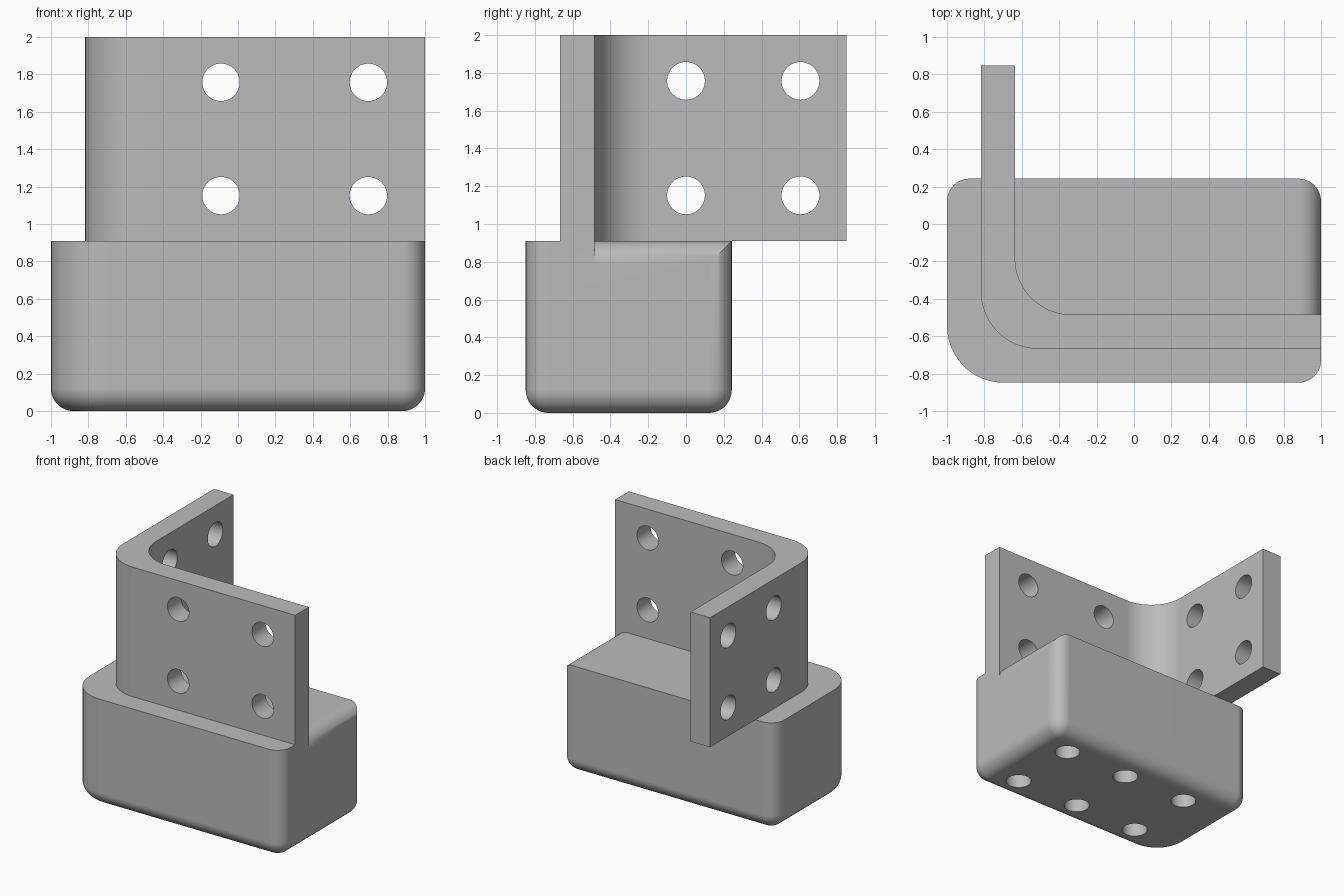
import bpy
import bmesh
from math import sin, cos, pi
from mathutils import Matrix, Vector

U = 1 / 33          # design unit in scene units
ARC = 12            # segments per quarter round
FILLET = 4
BASE_TOP, TOP = 30, 66

if "Cube" in bpy.data.objects:
    bpy.data.objects.remove(bpy.data.objects["Cube"])

grey = bpy.data.materials.new("plain_grey")
grey.use_nodes = True
colour = (0.5, 0.5, 0.5, 1)
grey.diffuse_color = colour
grey.node_tree.nodes["Principled BSDF"].inputs["Base Color"].default_value = colour


def outline(corners):
    """Round each (x, y, radius) corner of a right-angled outline."""
    points = []
    for i, (x, y, r) in enumerate(corners):
        p = Vector((x, y))
        if r is None:
            points.append(p)
            continue
        a = (Vector(corners[i - 1][:2]) - p).normalized()
        b = (Vector(corners[(i + 1) % len(corners)][:2]) - p).normalized()
        centre = p + (a + b) * r
        for k in range(ARC + 1):
            t = k / ARC * pi / 2
            points.append(centre - b * r * cos(t) - a * r * sin(t))
    return points


def loft(name, rings):
    """Join a stack of (outline, height) rings and cap both ends."""
    bm = bmesh.new()
    loops = [[bm.verts.new((p.x * U, p.y * U, z * U)) for p in pts] for pts, z in rings]
    for low, high in zip(loops, loops[1:]):
        for i in range(len(low)):
            bm.faces.new((low[i - 1], low[i], high[i], high[i - 1]))
    bm.faces.new(loops[0][::-1])
    bm.faces.new(loops[-1])
    bmesh.ops.remove_doubles(bm, verts=bm.verts, dist=1e-5)
    bmesh.ops.recalc_face_normals(bm, faces=bm.faces)
    return add_object(name, bm)


def add_object(name, bm):
    mesh = bpy.data.meshes.new(name)
    bm.to_mesh(mesh)
    bm.free()
    mesh.materials.append(grey)
    ob = bpy.data.objects.new(name, mesh)
    bpy.context.collection.objects.link(ob)
    return ob


def drills(name, centres, axis, length):
    """Cylinders of the shared bolt size along one axis."""
    bm = bmesh.new()
    turn = Vector((0, 0, 1)).rotation_difference(Vector(axis)).to_matrix().to_4x4()
    for c in centres:
        bmesh.ops.create_cone(bm, cap_ends=True, segments=48, radius1=3.3 * U,
                              radius2=3.3 * U, depth=length * U,
                              matrix=Matrix.Translation(Vector(c) * U) @ turn)
    return add_object(name, bm)


def cut(ob, cutter):
    cutter.hide_render = True
    mod = ob.modifiers.new("cut", "BOOLEAN")
    mod.operation, mod.solver, mod.object = "DIFFERENCE", "EXACT", cutter
    bpy.context.view_layer.objects.active = ob
    bpy.ops.object.modifier_apply(modifier=mod.name)
    bpy.data.objects.remove(cutter)


def finish(ob):
    bpy.ops.object.select_all(action="DESELECT")
    ob.select_set(True)
    bpy.context.view_layer.objects.active = ob
    bpy.ops.object.shade_smooth_by_angle(angle=pi / 6)
    weighted = ob.modifiers.new("flat_faces", "WEIGHTED_NORMAL")
    weighted.keep_sharp = True


# Base block: rounded plan, rounded bottom edge
def base_plan(inset):
    x, front, back, r = 33 - inset, -28 + inset, 8 - inset, FILLET - inset
    return outline([(-x, front, 10 - inset), (x, front, r), (x, back, r), (-x, back, r)])


rings = []
for k in range(ARC + 1):
    t = k / ARC * pi / 2
    rings.append((base_plan(FILLET * (1 - sin(t))), FILLET * (1 - cos(t))))
base = loft("base_block", rings + [(base_plan(0), BASE_TOP)])

# Rounded top edge on the left end, behind the plate
edge = [Vector((33 - FILLET * (1 - cos(k / ARC * pi / 2)),
                BASE_TOP - FILLET * (1 - sin(k / ARC * pi / 2)))) for k in range(ARC + 1)]
edge += [Vector((29, 32)), Vector((35, 32)), Vector((35, 26))]
edge_cutter = loft("edge_cutter", [(edge, -10), (edge, 16)])
edge_cutter.data.transform(Matrix.Rotation(pi / 2, 4, "X"))
cut(base, edge_cutter)

# Blind bolt holes in the underside
cut(base, drills("base_drills", [(x, y, 9) for x in (-17, 3, 23) for y in (-20, 0)],
                 (0, 0, 1), 22))

# Upright angle plate with a rounded bend
plan = outline([(-27, -22, 10), (33, -22, None), (33, -16, None),
                (-21, -16, 10), (-21, 28, None), (-27, 28, None)])
plate = loft("angle_plate", [(plan, BASE_TOP), (plan, TOP)])

# Bolt holes through both wings
cut(plate, drills("front_drills", [(x, -19, z) for x in (-3, 23) for z in (38, 58)],
                  (0, 1, 0), 10))
cut(plate, drills("side_drills", [(-24, y, z) for y in (0, 20) for z in (38, 58)],
                  (1, 0, 0), 10))

for part in (base, plate):
    finish(part)
